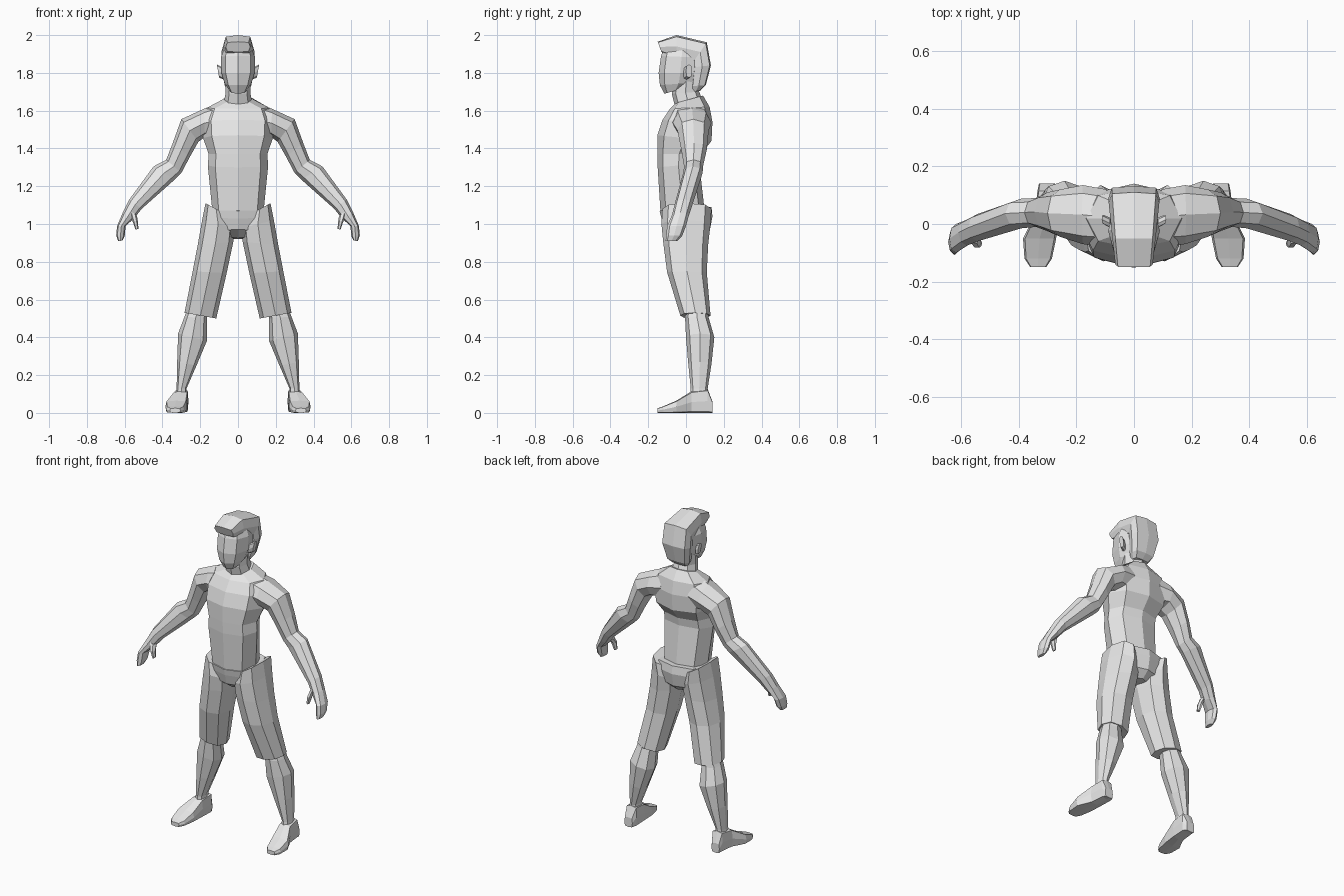
import bpy, bmesh, math
from mathutils import Vector

grey = bpy.data.materials.new("plain grey")
grey.diffuse_color = (0.8, 0.8, 0.8, 1)


def loft(name, rings, k=0.78, n=8, mirror=False):
    """Skin rings given as (centre, half axis u, half axis v); k sets how boxy the corners are."""
    bm = bmesh.new()
    loops = []
    for p, u, v in rings:
        loop = []
        for i in range(n):
            a = 2 * math.pi * i / n
            c, s = round(math.cos(a), 6), round(math.sin(a), 6)
            if n == 8 and i % 2:
                c, s = math.copysign(k, c), math.copysign(k, s)
            loop.append(bm.verts.new(p + u * c + v * s))
        loops.append(loop)
    for a, b in zip(loops, loops[1:]):
        for i in range(n):
            j = (i + 1) % n
            bm.faces.new((a[i], a[j], b[j], b[i]))
    bm.faces.new(loops[0])
    bm.faces.new(loops[-1])
    bmesh.ops.recalc_face_normals(bm, faces=bm.faces)
    me = bpy.data.meshes.new(name)
    bm.to_mesh(me)
    bm.free()
    me.materials.append(grey)
    ob = bpy.data.objects.new(name, me)
    bpy.context.collection.objects.link(ob)
    if mirror:
        ob.modifiers.new("mirror", "MIRROR").use_mirror_merge = False
    return ob


def limb(name, stations, **kw):
    """Stations: outer x, z, inner x, z, front y, back y."""
    rings = []
    for x1, z1, x2, z2, y0, y1 in stations:
        rings.append((Vector(((x1 + x2) / 2, (y0 + y1) / 2, (z1 + z2) / 2)),
                      Vector(((x1 - x2) / 2, 0, (z1 - z2) / 2)),
                      Vector((0, (y1 - y0) / 2, 0))))
    return loft(name, rings, mirror=True, **kw)


def trunk(name, stations, **kw):
    """Stations on the centre line: half width, front y, z, back y, z."""
    rings = []
    for w, y0, z0, y1, z1 in stations:
        rings.append((Vector((0, (y0 + y1) / 2, (z0 + z1) / 2)), Vector((w, 0, 0)),
                      Vector((0, (y1 - y0) / 2, (z1 - z0) / 2))))
    return loft(name, rings, **kw)


# Torso and neck
trunk("shirt_torso", [
    (0.135, -0.135, 1.06, 0.10, 1.06),
    (0.16, -0.15, 1.30, 0.07, 1.32),
    (0.155, -0.152, 1.37, 0.08, 1.37),
    (0.185, -0.152, 1.47, 0.135, 1.44),
    (0.19, -0.125, 1.55, 0.14, 1.54),
    (0.165, -0.085, 1.61, 0.125, 1.62),
    (0.08, -0.055, 1.64, 0.09, 1.68)], k=0.75)
trunk("neck", [
    (0.075, -0.06, 1.63, 0.085, 1.66),
    (0.065, -0.075, 1.69, 0.07, 1.70),
    (0.065, -0.07, 1.75, 0.07, 1.76)], k=0.72)

# Head, hair and ears
trunk("head", [
    (0.045, -0.115, 1.69, 0.00, 1.72),
    (0.07, -0.138, 1.735, 0.06, 1.75),
    (0.088, -0.145, 1.80, 0.085, 1.80),
    (0.09, -0.132, 1.89, 0.085, 1.88),
    (0.07, -0.115, 1.94, 0.08, 1.93)], k=0.74)
trunk("hair", [
    (0.065, -0.13, 1.91, -0.15, 1.965),
    (0.075, -0.05, 1.88, -0.05, 2.0),
    (0.088, 0.04, 1.86, 0.11, 1.962),
    (0.09, 0.04, 1.83, 0.132, 1.84),
    (0.07, 0.03, 1.73, 0.105, 1.735),
    (0.05, 0.03, 1.70, 0.075, 1.705)], k=0.86)
limb("ear", [
    (0.084, 1.83, 0.075, 1.765, -0.015, 0.02),
    (0.112, 1.845, 0.10, 1.775, 0.0, 0.032)])

# Arms run from inside the chest to the fingertips
limb("arm", [
    (0.09, 1.645, 0.10, 1.45, -0.075, 0.12),
    (0.18, 1.61, 0.175, 1.46, -0.07, 0.135),
    (0.30, 1.555, 0.21, 1.435, -0.045, 0.12),
    (0.345, 1.43, 0.255, 1.355, -0.025, 0.11),
    (0.38, 1.34, 0.30, 1.27, -0.01, 0.09),
    (0.447, 1.305, 0.335, 1.235, -0.015, 0.088),
    (0.575, 1.13, 0.51, 1.08, -0.06, 0.035),
    (0.61, 1.06, 0.55, 1.03, -0.075, 0.015),
    (0.64, 0.99, 0.595, 0.99, -0.10, 0.0),
    (0.645, 0.94, 0.60, 0.935, -0.105, -0.02),
    (0.635, 0.91, 0.612, 0.912, -0.108, -0.045)], k=0.72)
limb("thumb", [
    (0.575, 1.07, 0.535, 1.045, -0.07, -0.02),
    (0.56, 1.02, 0.53, 1.015, -0.085, -0.045),
    (0.543, 0.97, 0.527, 0.975, -0.08, -0.055)], n=6)

# Shorts: seat and two legs
trunk("shorts_seat", [
    (0.15, -0.14, 1.07, 0.135, 1.09),
    (0.165, -0.13, 1.03, 0.14, 1.04),
    (0.12, -0.115, 0.97, 0.125, 0.96),
    (0.04, -0.06, 0.93, 0.08, 0.92)], k=0.78)
limb("shorts_leg", [
    (0.172, 1.11, 0.06, 1.05, -0.125, 0.135),
    (0.19, 1.02, 0.02, 0.98, -0.13, 0.13),
    (0.213, 0.89, 0.025, 0.905, -0.12, 0.118),
    (0.24, 0.75, 0.06, 0.74, -0.10, 0.11),
    (0.283, 0.53, 0.115, 0.50, -0.03, 0.13)], k=0.75)

# Lower legs and feet
limb("lower_leg", [
    (0.26, 0.57, 0.15, 0.55, 0.0, 0.115),
    (0.283, 0.51, 0.165, 0.50, -0.005, 0.12),
    (0.317, 0.42, 0.165, 0.38, 0.0, 0.15),
    (0.322, 0.27, 0.22, 0.25, 0.012, 0.135),
    (0.325, 0.13, 0.272, 0.13, 0.025, 0.115),
    (0.33, 0.08, 0.27, 0.08, 0.02, 0.12)], k=0.74)
foot = []
for y, x0, x1, top in [(0.14, 0.275, 0.33, 0.06), (0.115, 0.262, 0.335, 0.125),
                       (0.03, 0.265, 0.345, 0.115), (-0.05, 0.27, 0.385, 0.065),
                       (-0.12, 0.285, 0.38, 0.035), (-0.15, 0.305, 0.36, 0.025)]:
    foot.append((Vector(((x0 + x1) / 2, y, top / 2)),
                 Vector(((x1 - x0) / 2, 0, 0)), Vector((0, 0, top / 2))))
loft("foot", foot, k=0.88, mirror=True)
